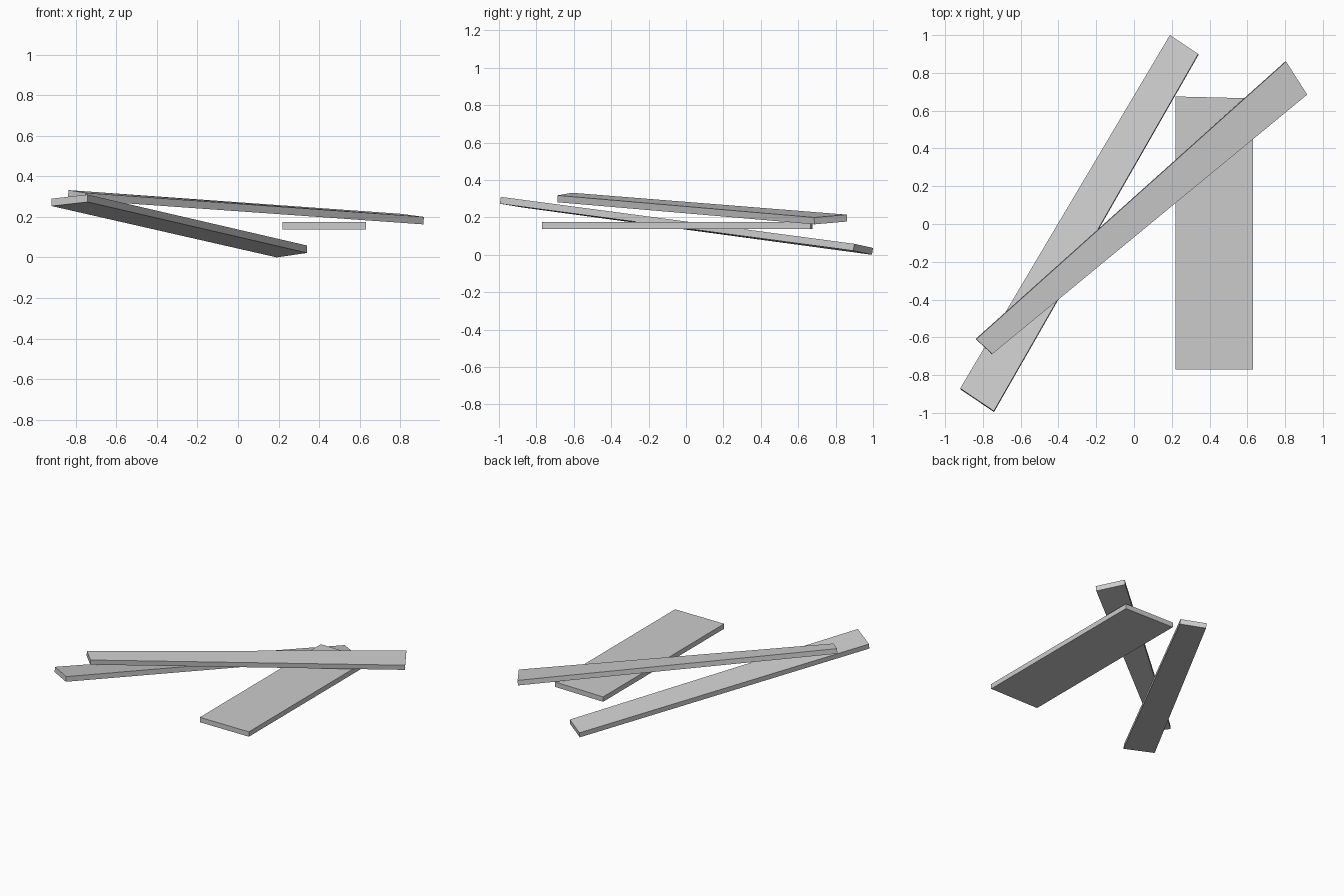
import bpy
import bmesh
from mathutils import Vector

cube = bpy.data.objects.get("Cube")
if cube:
    bpy.data.objects.remove(cube, do_unlink=True)

THICKNESS = 0.037

grey = bpy.data.materials.new("plain grey")
grey.use_nodes = True
colour = (0.6, 0.6, 0.6, 1)
grey.diffuse_color = colour
grey.node_tree.nodes["Principled BSDF"].inputs["Base Color"].default_value = colour


def plank(name, top_corners):
    """Board from its top outline (counter-clockwise), thickened downwards."""
    bm = bmesh.new()
    top = [Vector(c) for c in top_corners]
    normal = (top[2] - top[0]).cross(top[3] - top[1]).normalized()
    upper = [bm.verts.new(c) for c in top]
    lower = [bm.verts.new(c - normal * THICKNESS) for c in top]
    bm.faces.new(upper)
    bm.faces.new(lower[::-1])
    for i in range(4):
        j = (i + 1) % 4
        bm.faces.new((upper[i], lower[i], lower[j], upper[j]))
    bmesh.ops.recalc_face_normals(bm, faces=bm.faces)
    mesh = bpy.data.meshes.new(name)
    bm.to_mesh(mesh)
    bm.free()
    mesh.materials.append(grey)
    obj = bpy.data.objects.new(name, mesh)
    bpy.context.collection.objects.link(obj)
    return obj


# Long straight board, sloping down to the back
plank("long_plank", [(-0.92, -0.87, 0.29), (-0.742, -0.99, 0.31),
                     (0.34, 0.90, 0.059), (0.19, 1.0, 0.037)])

# Tapered board lying across the top
plank("tapered_plank", [(-0.835, -0.61, 0.332), (-0.75, -0.688, 0.318),
                        (0.917, 0.685, 0.2), (0.805, 0.86, 0.215)])

# Wide level board
plank("wide_plank", [(0.22, -0.77, 0.176), (0.63, -0.77, 0.176),
                     (0.63, 0.665, 0.176), (0.22, 0.675, 0.176)])
